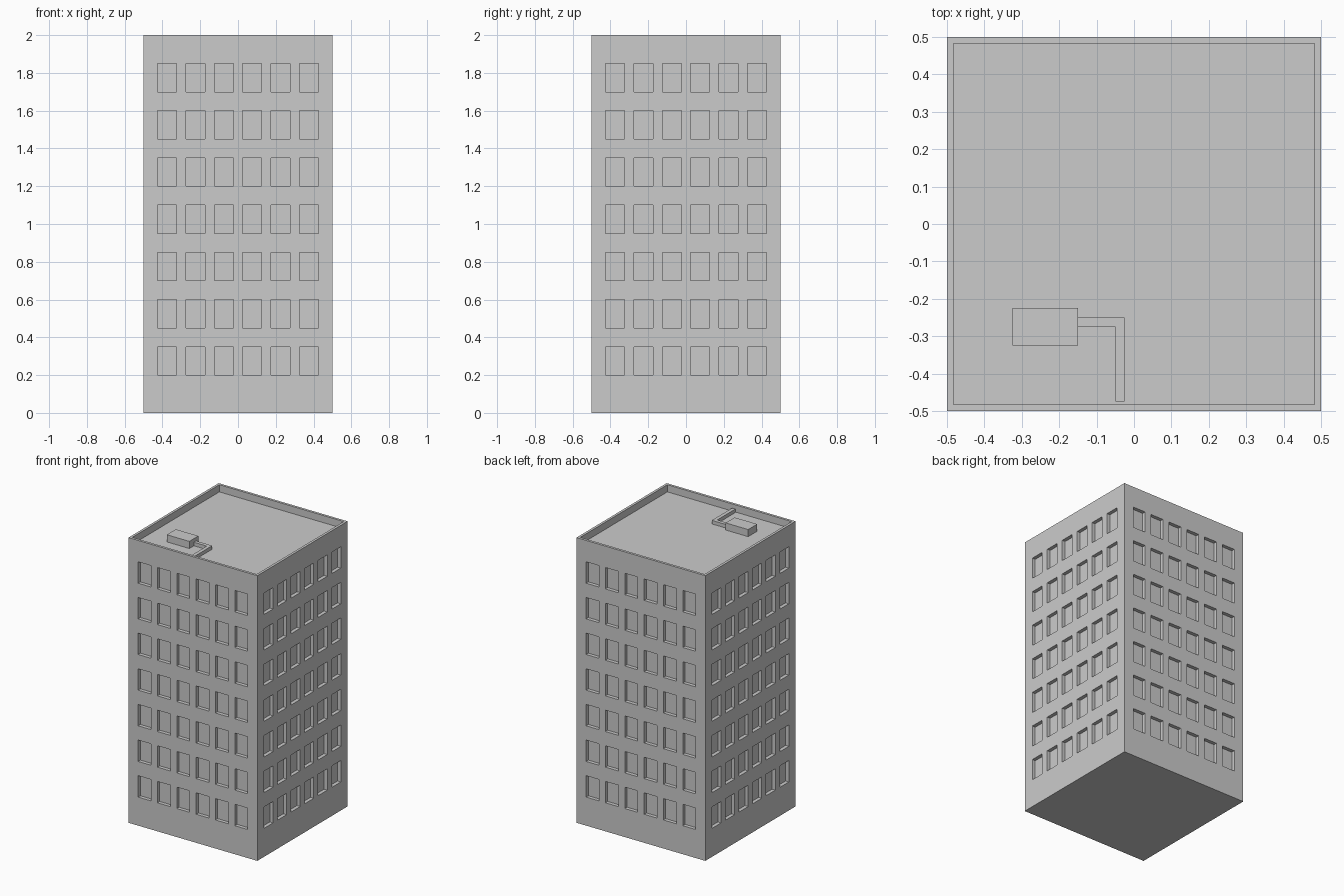
import bpy
import bmesh
from mathutils import Vector

cube = bpy.data.objects.get("Cube")
if cube:
    bpy.data.objects.remove(cube, do_unlink=True)

HALF, HEIGHT = 0.5, 2.0
STEP = 0.025                      # parapet thickness, window depth, duct size
ROOF = HEIGHT - 0.05

concrete = bpy.data.materials.new("concrete grey")
concrete.use_nodes = True
GREY = (0.6, 0.6, 0.6, 1)
concrete.diffuse_color = GREY
concrete.node_tree.nodes["Principled BSDF"].inputs["Base Color"].default_value = GREY


def add_object(name, bm):
    mesh = bpy.data.meshes.new(name)
    bm.to_mesh(mesh)
    bm.free()
    mesh.materials.append(concrete)
    obj = bpy.data.objects.new(name, mesh)
    bpy.context.collection.objects.link(obj)
    return obj


def box_bmesh(low, high):
    bm = bmesh.new()
    bmesh.ops.create_cube(bm, size=1)
    low, high = Vector(low), Vector(high)
    bmesh.ops.scale(bm, vec=high - low, verts=bm.verts)
    bmesh.ops.translate(bm, vec=(low + high) / 2, verts=bm.verts)
    return bm


def walls(bm, axis):
    """Outer wall faces that look along the given axis."""
    return [f for f in bm.faces
            if abs(f.normal[axis]) > 0.9
            and abs(f.calc_center_median()[axis]) > HALF - 0.001]


def cut(bm, faces, axis, value):
    point, normal = Vector(), Vector()
    point[axis], normal[axis] = value, 1
    geom = set(faces)
    for f in faces:
        geom.update(f.edges)
        geom.update(f.verts)
    bmesh.ops.bisect_plane(bm, geom=list(geom), plane_co=point,
                           plane_no=normal, dist=0.0001)
    bm.normal_update()


# Tower block with a sunken roof behind a parapet
bm = box_bmesh((-HALF, -HALF, 0), (HALF, HALF, HEIGHT))
bm.normal_update()
top = [f for f in bm.faces if f.normal.z > 0.9]
bmesh.ops.inset_region(bm, faces=top, thickness=STEP)
bmesh.ops.inset_individual(bm, faces=top, thickness=0, depth=ROOF - HEIGHT)
bm.normal_update()

# Window grid: six columns by seven floors on every wall
columns = [-0.375 + 0.15 * i for i in range(6)]
floors = [0.275 + 0.25 * i for i in range(7)]
for axis in (0, 1):
    for z in floors:
        for side in (-0.075, 0.075):
            cut(bm, walls(bm, axis), 2, z + side)
    for x in columns:
        for side in (-0.05, 0.05):
            cut(bm, walls(bm, axis), 1 - axis, x + side)

# Recess the panes
panes = []
for axis in (0, 1):
    for f in walls(bm, axis):
        c = f.calc_center_median()
        if (any(abs(c[1 - axis] - x) < 0.01 for x in columns)
                and any(abs(c.z - z) < 0.01 for z in floors)):
            panes.append(f)
bmesh.ops.inset_individual(bm, faces=panes, thickness=0, depth=-STEP)
add_object("tower_block", bm)

# Rooftop plant
add_object("roof_unit", box_bmesh((-0.325, -0.325, ROOF), (-0.15, -0.225, HEIGHT)))

# L-shaped duct from the unit to the front parapet
bm = bmesh.new()
outline = [(-0.15, -0.25), (-0.15, -0.275), (-0.05, -0.275),
           (-0.05, -0.475), (-0.025, -0.475), (-0.025, -0.25)]
base = bm.faces.new([bm.verts.new((x, y, ROOF)) for x, y in outline])
ext = bmesh.ops.extrude_face_region(bm, geom=[base])
bmesh.ops.translate(bm, vec=(0, 0, STEP),
                    verts=[v for v in ext["geom"] if isinstance(v, bmesh.types.BMVert)])
bmesh.ops.recalc_face_normals(bm, faces=bm.faces)
add_object("roof_duct", bm)
